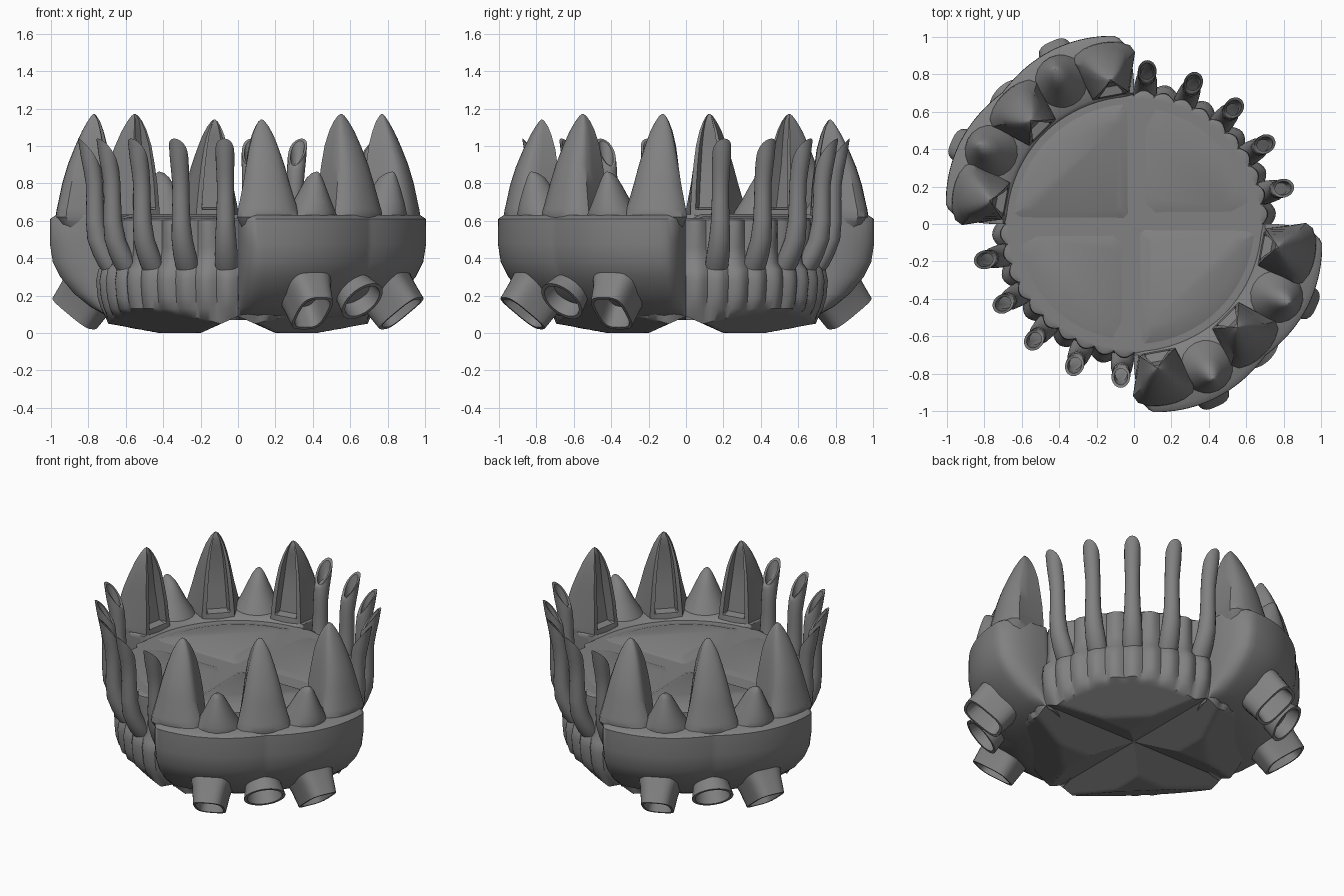
import bpy, bmesh
from math import sin, cos, pi, radians, sqrt
from mathutils import Vector

if "Cube" in bpy.data.objects:
    bpy.data.objects.remove(bpy.data.objects["Cube"])

dark = bpy.data.materials.new("dark_grey")
dark.diffuse_color = (.22, .22, .22, 1)
dark.use_nodes = True
dark.node_tree.nodes["Principled BSDF"].inputs["Base Color"].default_value = dark.diffuse_color


def loft(name, rings, angle=35, copies=(0,)):
    """Skin a list of closed rings, cap both ends; 'copies' are z rotations in degrees."""
    bm = bmesh.new()
    vs = [[bm.verts.new(p) for p in ring] for ring in rings]
    n = len(rings[0])
    for a, b in zip(vs, vs[1:]):
        for i in range(n):
            j = (i + 1) % n
            bm.faces.new((a[i], a[j], b[j], b[i]))
    bm.faces.new(vs[0][::-1])
    bm.faces.new(vs[-1])
    bmesh.ops.recalc_face_normals(bm, faces=bm.faces[:])
    me = bpy.data.meshes.new(name)
    bm.to_mesh(me)
    bm.free()
    me.materials.append(dark)
    for c in copies:
        ob = bpy.data.objects.new(name, me)
        ob.rotation_euler.z = radians(c)
        bpy.context.collection.objects.link(ob)
    bpy.ops.object.select_all(action='DESELECT')
    ob.select_set(True)
    bpy.context.view_layer.objects.active = ob
    bpy.ops.object.shade_smooth_by_angle(angle=radians(angle))


def polar(r, deg, z):
    return Vector((r * cos(radians(deg)), r * sin(radians(deg)), z))


def pair(deg):
    return (deg, deg + 180)


# Hull: base with cross grooves and pads, ribbed wall, flat deck
N = 240


def bottom_z(p):
    x, y = abs(p.x), abs(p.y)
    return max(0, .09 - .45 * min(x, y), .32 * (x + y - .63))


def lobe(deg):
    return abs(cos(pi * (deg - 13.5) / 9))


angs = [i * 360 / N for i in range(N)]
rings = []
for i in range(29):
    ring = [polar(.002 + i * .0249, a, 0) for a in angs]
    for p in ring:
        p.z = bottom_z(p)
    rings.append(ring)
for r, amp, z in [(.715, .02, .13), (.727, .026, .19), (.735, .026, .28), (.727, .022, .34),
                  (.70, .015, .375), (.69, .02, .46), (.69, .03, .58), (.69, .025, .605),
                  (.685, .01, .614), (.67, 0, .614), (.002, 0, .612)]:
    rings.append([polar(r + amp * lobe(a), a, z) for a in angs])
loft("hull", rings, 40)


# Raised deck panels, one wedge per quadrant
def wedge(off, rad, z, c):
    m = sqrt(rad * rad - off * off)
    pts = [Vector((off + c, off, z)), Vector((m - 2 * c, off, z))]
    t0 = (off + c) / rad
    for i in range(17):
        t = t0 + (pi / 2 - 2 * t0) * i / 16
        pts.append(Vector((rad * cos(t), rad * sin(t), z)))
    return pts + [Vector((off, m - 2 * c, z)), Vector((off, off + c, z))]


loft("armour_side_panel", [wedge(.025, .66, .608, .02), wedge(.08, .58, .636, .02)], 20, pair(90))
loft("pipe_side_panel", [wedge(.05, .65, .608, .05), wedge(.09, .58, .622, .05)], 20, pair(0))


# Armour shells: quarter bowls with rounded ends (angle 0 to -90)
def armour_r(u):
    e = min(u, 90 - u)
    full = 1.0 + .03 * sin(pi * min(e, 45) / 45) - .005 * (e / 45) ** 3
    k = 1 - min(e / 6.5, 1)
    return .73 + (full - .73) * sqrt(1 - k * k)


us = [0, .1, .3, .6, 1.2, 2, 3, 4.5, 6] + list(range(8, 45, 2))
us = us + [45] + [90 - u for u in reversed(us)]
prof = [(-.5, .07), (0, .09), (.3, .14), (.58, .21), (.82, .30), (.95, .38), (1, .48),
        (.995, .61), (.9, .63), (.4, .635), (0, .635), (-.1, .6)]
rings = [[polar(.7 + (armour_r(u) - .7) * f, -u, z) for f, z in prof] for u in us]
loft("armour_shell", rings, 50, pair(0))

# Claws: tall spikes leaning inward with a hollow arched inner face
# z, outer radius, outer half width, inner radius, inner half width, hollow depth
CLAW = [(.5, .90, .10, .74, .09, 0), (.59, .97, .155, .69, .10, 0), (.62, .985, .17, .69, .10, 0),
        (.66, .98, .163, .695, .1, .003), (.67, .977, .16, .695, .1, .05),
        (.8, .95, .128, .70, .09, .06), (.9, .92, .107, .71, .08, .06),
        (1.0, .88, .082, .72, .066, .05), (1.08, .843, .058, .737, .048, .03),
        (1.13, .815, .036, .752, .03, .012), (1.16, .795, .018, .768, .015, .004),
        (1.172, .783, .004, .778, .003, .001)]


def claw_ring(z, ro, wo, ri, wi, d, skew):
    L = ro - ri
    s = skew * (z - .5) / .67
    half = [(ri, wi * .72), (ri, wi), (ri + L * .45, wi + (wo - wi) * .6), (ri + L * .72, wo),
            (ri + L * .86, wo * .88), (ri + L * .95, wo * .58), (ro - L * .01, wo * .29)]
    pts = [(ri + d, wi * .62)] + half + [(ro, 0)]
    pts += [(r, -t) for r, t in reversed(half)] + [(ri + d, -wi * .62)]
    return [Vector((r, t + s, z)) for r, t in pts]


for a, skew, top in ((-10.5, .018, 0), (-45, 0, 0), (-79.5, -.018, -.03)):
    loft("claw", [claw_ring(c[0] + top * max(0, c[0] - .7) / .47, *c[1:], skew) for c in CLAW],
         copies=pair(a))

# Small teeth between the claws, flared at the foot
TOOTH = [(.5, .95, .12, .72), (.61, 1.0, .15, .70), (.66, .995, .125, .73), (.7, .988, .102, .76),
         (.78, .967, .064, .81), (.83, .95, .04, .85), (.855, .94, .02, .89), (.863, .93, .003, .925)]
rings = []
for z, ro, w, ri in TOOTH:
    m, h = (ro + ri) / 2, (ro - ri) / 2
    rings.append([Vector((m + h * cos(t), w * sin(t), z)) for t in
                  [2 * pi * i / 20 for i in range(20)]])
for a in (-27, -63):
    loft("tooth", rings, copies=pair(a))


# Nozzles: hollow exhausts pointing out and down
def nozzle(name, start, end, sections, power, deg):
    s, e = Vector((start[0], 0, start[1])), Vector((end[0], 0, end[1]))
    d = (e - s).normalized()
    up = Vector((0, 1, 0)).cross(d)
    rings = []
    for f, wt, wu in sections:
        ring = []
        for i in range(32):
            t = 2 * pi * i / 32
            c, q = cos(t), sin(t)
            k = (abs(c) ** power + abs(q) ** power) ** (-1 / power)
            ring.append(s + (e - s) * f + Vector((0, wt * c * k, 0)) + up * wu * q * k)
        rings.append(ring)
    loft(name, rings, copies=pair(deg))


for a in (-24.5, -65.5):
    nozzle("side_nozzle", (.75, .38), (.96, .105),
           [(0, .18, .17), (.35, .145, .155), (.7, .11, .145), (1, .095, .14), (1, .08, .122), (.55, .068, .1)],
           3.5, a)
nozzle("middle_nozzle", (.73, .36), (.94, .17),
       [(0, .12, .12), (.5, .105, .105), (.72, .11, .11), (1, .128, .128), (1, .108, .108), (.5, .09, .09)],
       2, -45)

# Pipes: five bent tubes per open quadrant with slanted openings facing inward
PATH = [(.67, .30, .05), (.705, .36, .062), (.735, .42, .062), (.77, .5, .057), (.785, .6, .05),
        (.787, .72, .046), (.79, .8, .046), (.80, .87, .048)]


def pipe_ring(r, z, rad, slant=0):
    return [Vector((r + rad * cos(t) + slant * .12 * cos(t), rad * sin(t),
                    z + slant * (cos(t) + .15 * (1 - cos(t) ** 2))))
            for t in [2 * pi * i / 20 for i in range(20)]]


rings = [pipe_ring(*p) for p in PATH]
rings += [pipe_ring(.81, .915, .05, .03), pipe_ring(.82, .965, .05, .075),
          pipe_ring(.82, .962, .036, .066), pipe_ring(.805, .87, .032, .04)]
for k in range(5):
    loft("pipe", rings, copies=pair(13.5 + 17.9 * k))
